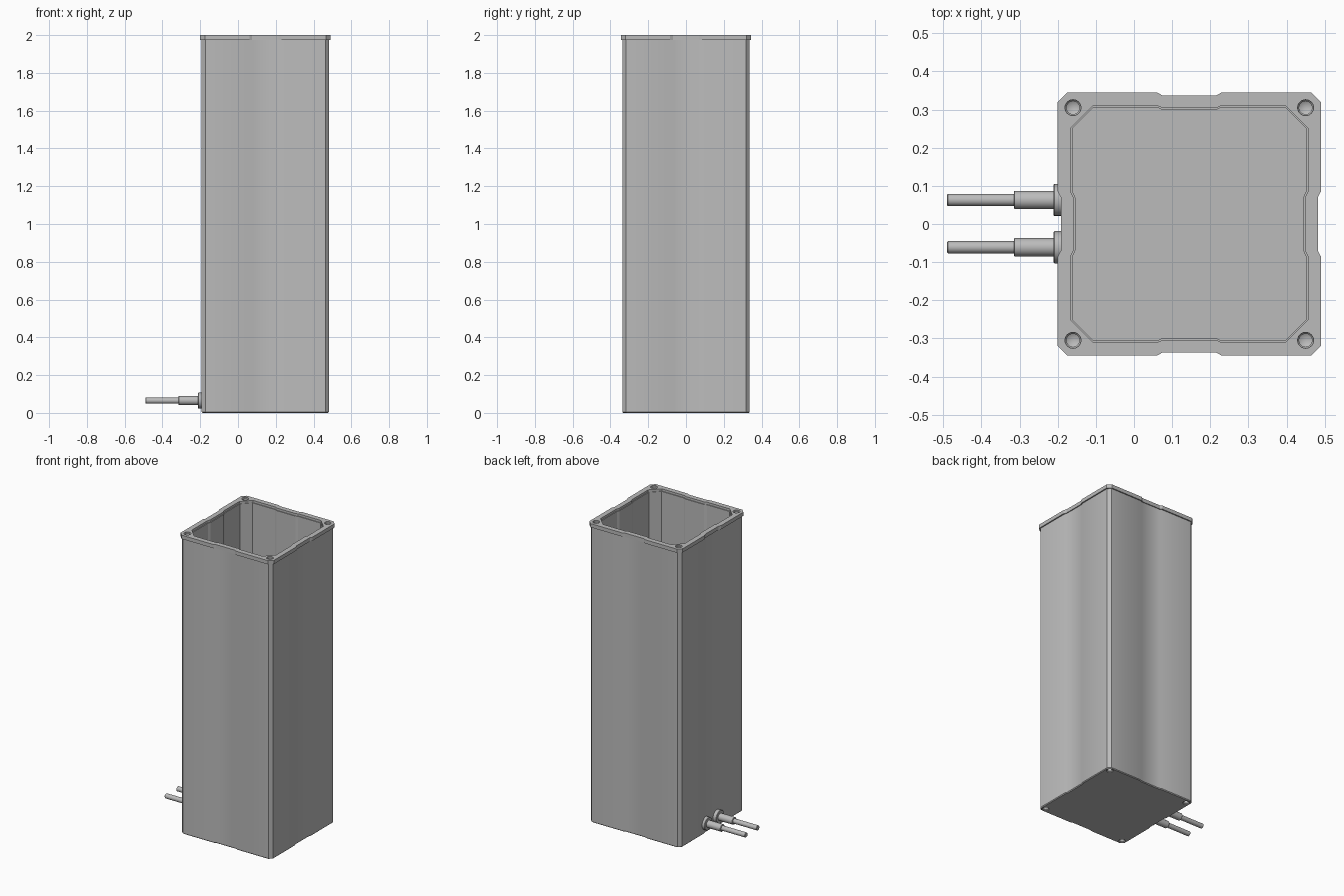
import bpy, bmesh, math
from mathutils import Matrix, Vector

if "Cube" in bpy.data.objects:
    bpy.data.objects.remove(bpy.data.objects["Cube"], do_unlink=True)

CX = 0.145  # housing axis, offset because the cables reach out to the right side

grey = bpy.data.materials.new("Plain grey")
grey.use_nodes = True
grey.diffuse_color = (0.5, 0.5, 0.5, 1)
grey.node_tree.nodes["Principled BSDF"].inputs["Base Color"].default_value = (0.5, 0.5, 0.5, 1)


def finish(bm, name):
    bmesh.ops.recalc_face_normals(bm, faces=bm.faces)
    mesh = bpy.data.meshes.new(name)
    bm.to_mesh(mesh)
    bm.free()
    mesh.materials.append(grey)
    ob = bpy.data.objects.new(name, mesh)
    bpy.context.collection.objects.link(ob)
    return ob


def activate(ob):
    bpy.ops.object.select_all(action='DESELECT')
    ob.select_set(True)
    bpy.context.view_layer.objects.active = ob


def outline(half, chamfer, notch):
    """Square with cut corners and a shallow recess in the middle of each side."""
    side = [(half - chamfer, half), (0.085, half), (0.07, half - notch),
            (-0.07, half - notch), (-0.085, half), (chamfer - half, half)]
    return [Matrix.Rotation(k * math.pi / 2, 2) @ Vector(p) for k in range(4) for p in side]


def revolve(bm, profile, matrix, segments=24):
    """Closed solid from (radius, distance along axis) pairs."""
    rings = []
    for r, h in profile:
        count = segments if r > 0 else 1
        rings.append([bm.verts.new(matrix @ Vector((
            r * math.cos(2 * math.pi * i / segments),
            r * math.sin(2 * math.pi * i / segments), h))) for i in range(count)])
    for a, b in zip(rings, rings[1:]):
        for i in range(segments):
            j = (i + 1) % segments
            bm.faces.new([a[i], a[j], b[j], b[i]] if len(b) > 1 else [a[i], a[j], b[0]])
    for ring in (rings[0], rings[-1]):
        if len(ring) > 1:
            bm.faces.new(ring)


# Housing: outer wall, overhanging rim, stepped opening, inner wall and floor
levels = [
    (0.332, 0.02, 0.006, 0.0), (0.337, 0.02, 0.006, 0.005),
    (0.337, 0.02, 0.006, 1.975), (0.345, 0.025, 0.008, 1.975),
    (0.345, 0.025, 0.008, 2.0), (0.311, 0.06, 0.007, 2.0),
    (0.311, 0.06, 0.007, 1.985), (0.306, 0.055, 0.007, 1.985),
    (0.306, 0.055, 0.007, 0.02),
]
bm = bmesh.new()
loops = [[bm.verts.new((p.x + CX, p.y, z)) for p in outline(h, c, n)]
         for h, c, n, z in levels]
for a, b in zip(loops, loops[1:]):
    for i in range(len(a)):
        j = (i + 1) % len(a)
        bm.faces.new([a[i], a[j], b[j], b[i]])
bm.faces.new(loops[0])
bm.faces.new(loops[-1])
housing = finish(bm, "housing")

# Screw holes with conical ends, at the four corners of both ends
bm = bmesh.new()
for x in (-0.305, 0.305):
    for y in (-0.305, 0.305):
        top = Matrix.Translation((CX + x, y, 2.0)) @ Matrix.Rotation(math.pi, 4, 'X')
        bottom = Matrix.Translation((CX + x, y, 0.0))
        for m in (top, bottom):
            revolve(bm, [(0.021, -0.02), (0.021, 0.004), (0.017, 0.008),
                         (0.017, 0.1), (0, 0.11)], m)
cutter = finish(bm, "screw_hole_cutter")
cutter.hide_render = True
mod = housing.modifiers.new("Screw holes", 'BOOLEAN')
mod.operation = 'DIFFERENCE'
mod.solver = 'EXACT'
mod.object = cutter
activate(housing)
bpy.ops.object.modifier_apply(modifier=mod.name)
bpy.data.objects.remove(cutter, do_unlink=True)
activate(housing)
bpy.ops.object.shade_smooth_by_angle(angle=math.radians(25))

# Two cables, each with a wall collar and a sleeve
for name, y in (("rear", 0.063), ("front", -0.061)):
    base = Matrix.Translation((0, y, 0.065)) @ Matrix.Rotation(-math.pi / 2, 4, 'Y')
    for part, radius, start, end in (("collar", 0.042, 0.18, 0.211),
                                     ("sleeve", 0.024, 0.2, 0.315),
                                     ("cable", 0.016, 0.31, 0.49)):
        bm = bmesh.new()
        revolve(bm, [(radius, start), (radius, end - 0.002), (radius - 0.002, end)], base)
        ob = finish(bm, name + "_" + part)
        activate(ob)
        bpy.ops.object.shade_smooth_by_angle(angle=math.radians(30))
